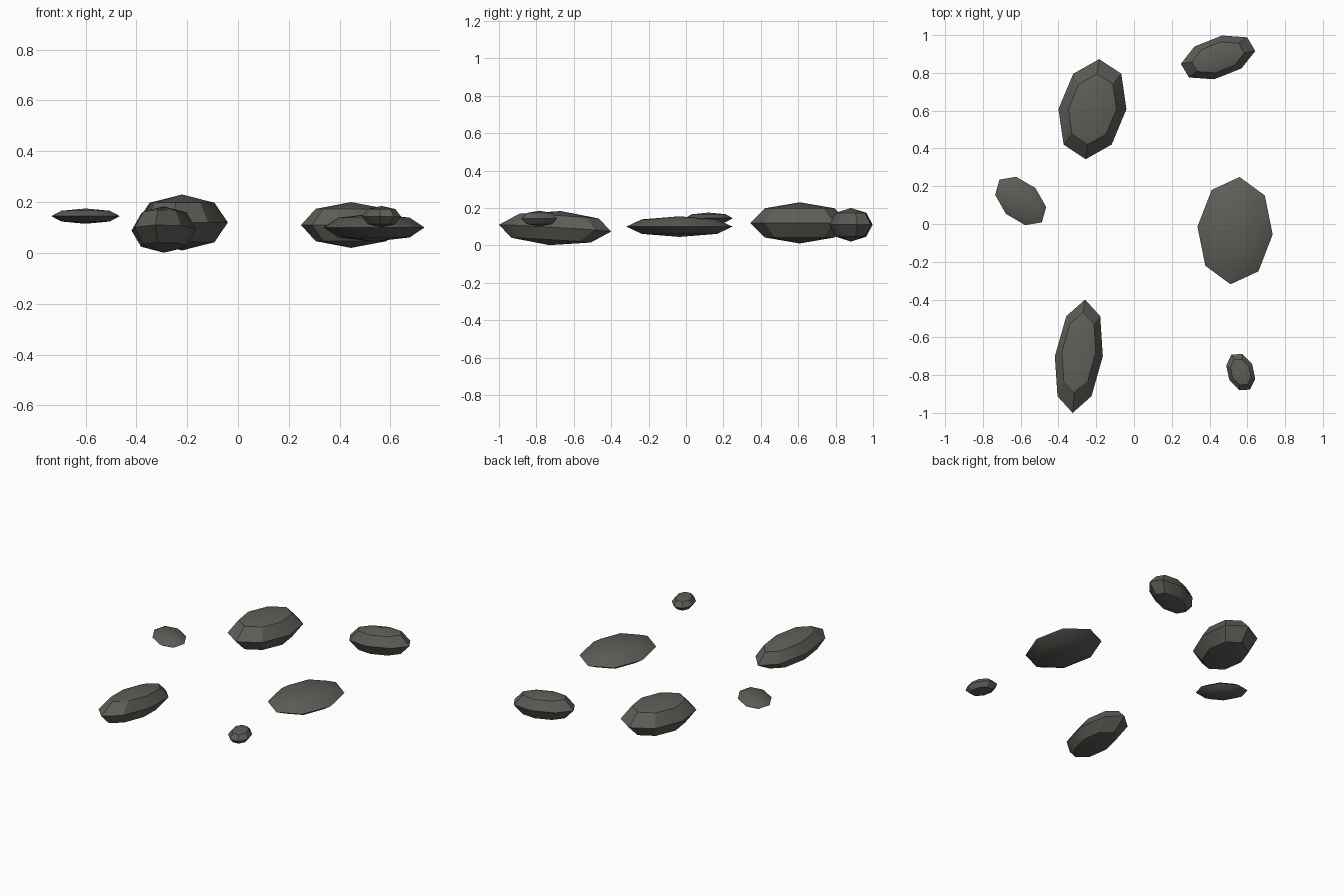
import bpy, bmesh, math
from mathutils import Vector

if "Cube" in bpy.data.objects:
    bpy.data.objects.remove(bpy.data.objects["Cube"])

stone_grey = bpy.data.materials.new("stone grey")
stone_grey.diffuse_color = (0.11, 0.11, 0.097, 1)
stone_grey.use_nodes = True
stone_grey.node_tree.nodes["Principled BSDF"].inputs["Base Color"].default_value = stone_grey.diffuse_color


def stone(name, centre, side, length, up):
    """Low-poly ball (8 segments, 4 rings) stretched along three half-axes."""
    c, u, v, w = (Vector(p) for p in (centre, side, length, up))
    bm = bmesh.new()
    bmesh.ops.create_uvsphere(bm, u_segments=8, v_segments=4, radius=1)
    for vert in bm.verts:
        x, y, z = vert.co
        vert.co = c + u * x + v * y + w * z
    bmesh.ops.recalc_face_normals(bm, faces=bm.faces[:])
    mesh = bpy.data.meshes.new(name)
    bm.to_mesh(mesh)
    bm.free()
    mesh.materials.append(stone_grey)
    ob = bpy.data.objects.new(name, mesh)
    bpy.context.collection.objects.link(ob)
    bpy.ops.object.select_all(action='DESELECT')
    ob.select_set(True)
    bpy.context.view_layer.objects.active = ob
    bpy.ops.object.shade_smooth_by_angle(angle=math.radians(30))


# Scattered stepping stones: centre, side axis, long axis, up axis
stone("back_large_stone", (-.22, .608, .12), (.18, 0, 0), (.036, .265, 0), (0, 0, .11))
stone("left_flat_stone", (-.60, .122, .145), (.135, -.032, 0), (-.024, .128, 0), (0, 0, .03))
stone("back_right_stone", (.445, .882, .11), (.197, .034, 0), (.021, .116, 0), (0, 0, .09))
stone("front_left_stone", (-.292, -.70, .092), (.127, 0, .004), (.033, .30, -.018), (0, .03, .091))
stone("right_large_stone", (.535, -.035, .10), (.199, -.021, 0), (.024, .284, 0), (0, 0, .055))
stone("small_pebble", (.565, -.784, .143), (.077, -.035, 0), (.008, .096, 0), (0, 0, .042))
